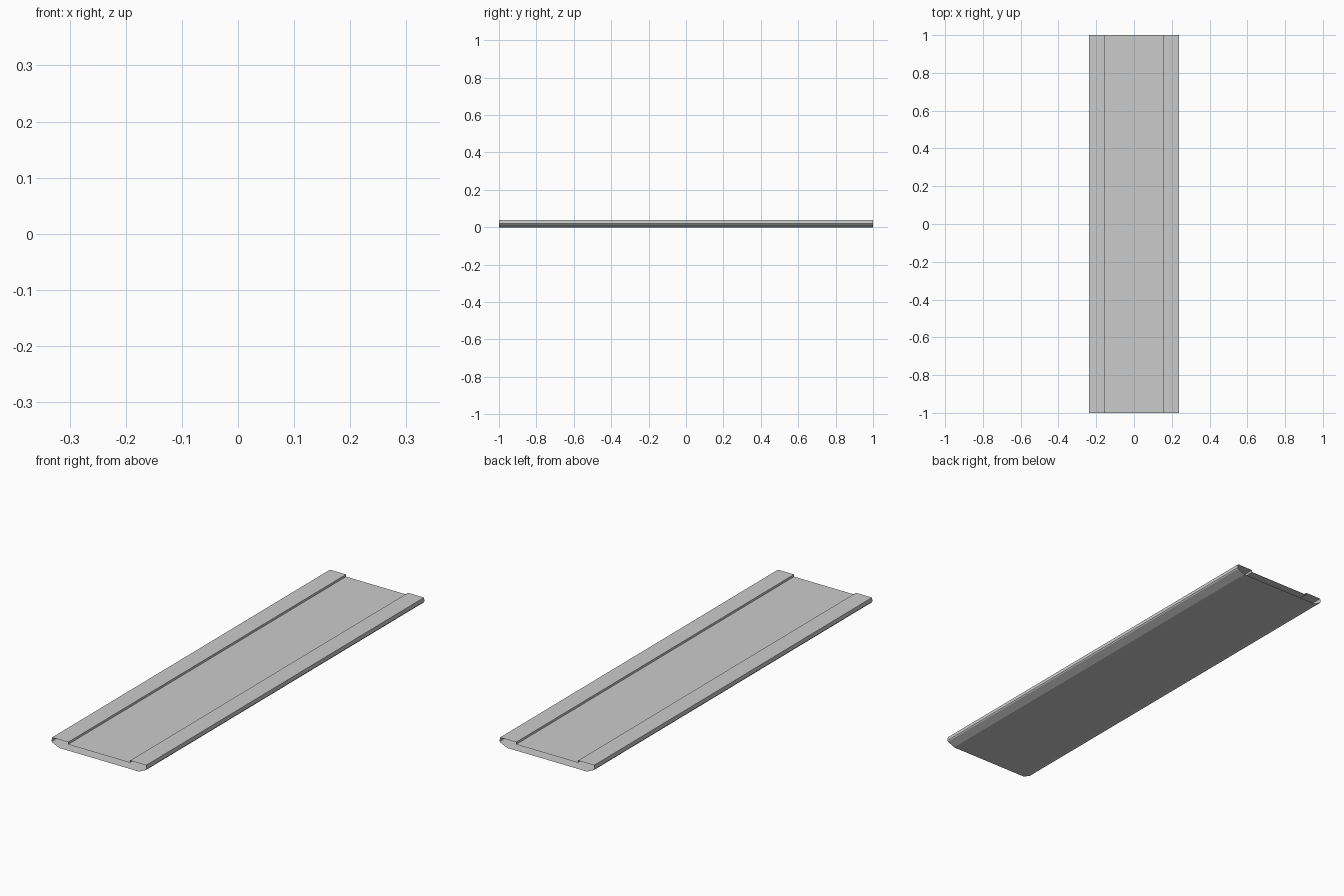
import bpy, bmesh

if "Cube" in bpy.data.objects:
    bpy.data.objects.remove(bpy.data.objects["Cube"])

# Right half of the hollow plank's cross-section (x, z), from deck to underside
half = [(0.156, 0.028), (0.156, 0.038), (0.237, 0.038),
        (0.239, 0.021), (0.236, 0.016), (0.201, 0.0)]
# Mirror to a closed loop
profile = half + [(-x, z) for x, z in reversed(half)]

# Plank shell: the loop swept along y, ends left open
bm = bmesh.new()
front = [bm.verts.new((x, -1, z)) for x, z in profile]
back = [bm.verts.new((x, 1, z)) for x, z in profile]
n = len(profile)
for i in range(n):
    j = (i + 1) % n
    bm.faces.new((front[i], front[j], back[j], back[i]))

# Outward normals (the underside must face down)
bm.normal_update()
underside = min(bm.faces, key=lambda f: f.calc_center_median().z)
if underside.normal.z > 0:
    bmesh.ops.reverse_faces(bm, faces=bm.faces[:])

mesh = bpy.data.meshes.new("plank_shell")
bm.to_mesh(mesh)
bm.free()
bpy.context.collection.objects.link(bpy.data.objects.new("plank_shell", mesh))
